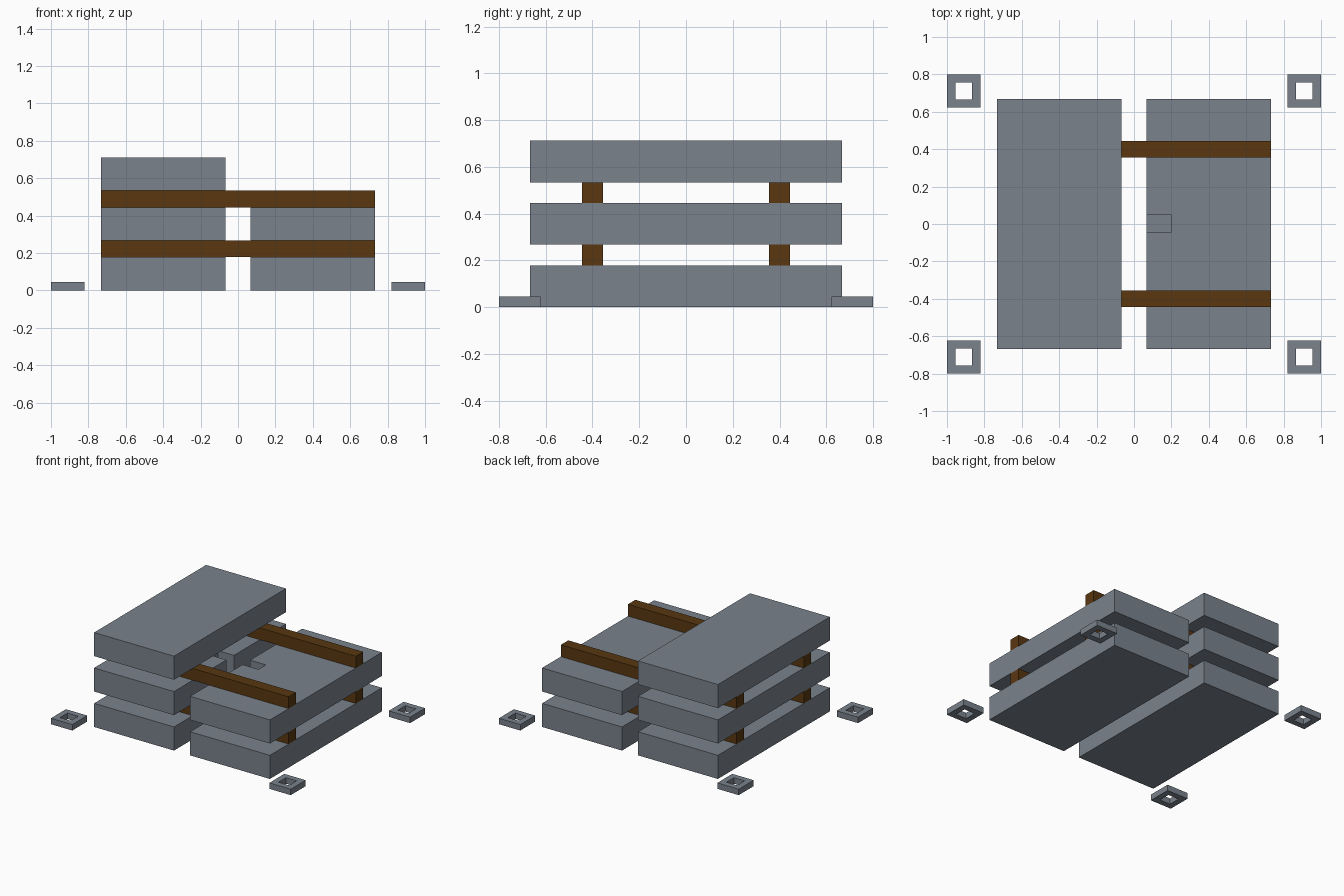
import bpy
import bmesh

cube = bpy.data.objects.get("Cube")
if cube:
    bpy.data.objects.remove(cube, do_unlink=True)


def material(name, rgb):
    mat = bpy.data.materials.new(name)
    mat.use_nodes = True
    mat.diffuse_color = (*rgb, 1)
    mat.node_tree.nodes["Principled BSDF"].inputs["Base Color"].default_value = (*rgb, 1)
    return mat


CONCRETE = material("concrete grey", (0.195, 0.225, 0.265))
WOOD = material("dark brown wood", (0.1, 0.038, 0.005))


def add_object(name, bm, mat):
    bmesh.ops.recalc_face_normals(bm, faces=bm.faces)
    mesh = bpy.data.meshes.new(name)
    bm.to_mesh(mesh)
    bm.free()
    mesh.materials.append(mat)
    obj = bpy.data.objects.new(name, mesh)
    bpy.context.collection.objects.link(obj)
    return obj


def prism(name, outline, z0, z1, mat):
    """Extrude a flat outline from z0 up to z1."""
    bm = bmesh.new()
    face = bm.faces.new([bm.verts.new((x, y, z0)) for x, y in outline])
    top = bmesh.ops.extrude_face_region(bm, geom=[face])["geom"]
    verts = [v for v in top if isinstance(v, bmesh.types.BMVert)]
    bmesh.ops.translate(bm, verts=verts, vec=(0, 0, z1 - z0))
    # keep the bottom closed
    if len(bm.faces) < len(outline) + 2:
        bm.faces.new([v for v in bm.verts if v not in verts])
    return add_object(name, bm, mat)


def rect(x0, x1, y0, y1):
    return [(x0, y0), (x1, y0), (x1, y1), (x0, y1)]


def frame(name, cx, cy, outer, inner, height, mat):
    """Square ring with a square hole through it."""
    bm = bmesh.new()
    corners = [(-1, -1), (1, -1), (1, 1), (-1, 1)]
    loops = [[bm.verts.new((cx + sx * r, cy + sy * r, z)) for sx, sy in corners]
             for r, z in ((outer, 0), (outer, height), (inner, height), (inner, 0))]
    for i in range(4):
        a, b = loops[i], loops[(i + 1) % 4]
        for k in range(4):
            n = (k + 1) % 4
            bm.faces.new((a[k], a[n], b[n], b[k]))
    return add_object(name, bm, mat)


SLAB = 0.178      # slab thickness
STEP = 0.267      # slab plus spacer beam
X0, X1, Y = 0.067, 0.733, 0.667

for side, s in (("left", 1), ("right", -1)):
    # Bottom slab
    prism(f"{side}_bottom_slab", rect(s * X0, s * X1, -Y, Y), 0, SLAB, CONCRETE)
    # Middle slab with a notch in its inner edge
    notched = [(X0, -Y), (X1, -Y), (X1, Y), (X0, Y),
               (X0, 0.047), (0.2, 0.047), (0.2, -0.042), (X0, -0.042)]
    prism(f"{side}_middle_slab", [(s * x, y) for x, y in notched],
          STEP, STEP + SLAB, CONCRETE)

# Single top slab, on the right stack only
prism("right_top_slab", rect(-X1, -X0, -Y, Y), 2 * STEP, 2 * STEP + SLAB, CONCRETE)

# Wooden spacer beams between the layers
for level, z in (("lower", SLAB), ("upper", STEP + SLAB)):
    for end, y in (("front", -0.4), ("back", 0.4)):
        prism(f"{level}_{end}_beam", rect(-X1, X1, y - 0.044, y + 0.044),
              z, z + STEP - SLAB, WOOD)

# Corner footing frames on the ground
for end, y in (("front", -0.711), ("back", 0.711)):
    for side, x in (("left", 0.911), ("right", -0.911)):
        frame(f"{end}_{side}_corner_frame", x, y, 0.089, 0.0445, 0.045, CONCRETE)
